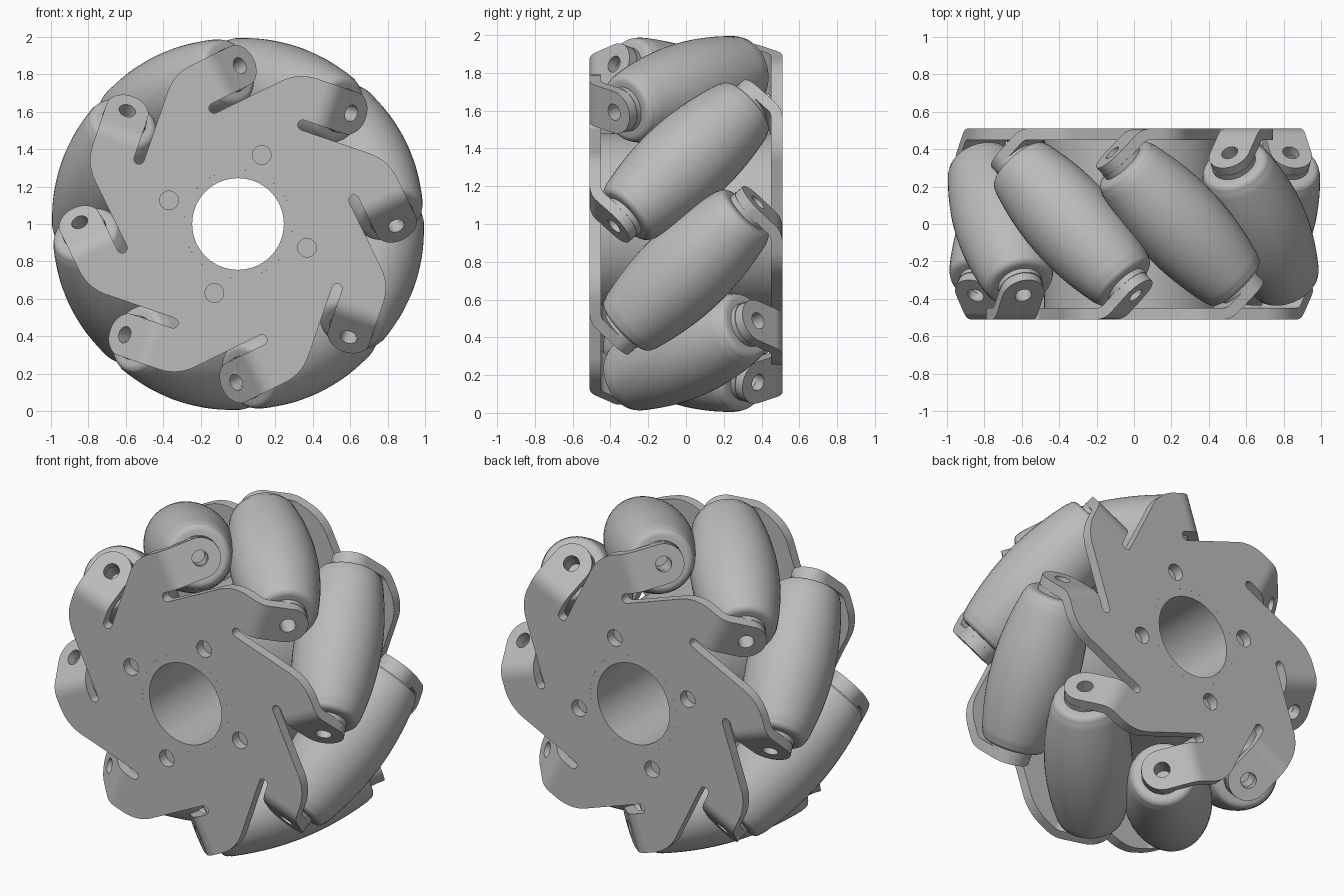
import bpy, bmesh
from math import sin, cos, pi, radians, tan, sqrt
from mathutils import Matrix, Vector

if "Cube" in bpy.data.objects:
    bpy.data.objects.remove(bpy.data.objects["Cube"], do_unlink=True)

mat = bpy.data.materials.new("metal_grey")
mat.use_nodes = True
GREY = (0.5, 0.5, 0.5, 1)
mat.diffuse_color = GREY
mat.node_tree.nodes["Principled BSDF"].inputs["Base Color"].default_value = GREY

# Wheel frame: local z is the axle pointing to the front
WHEEL = Matrix.Translation((0, 0, 1)) @ Matrix.Rotation(pi / 2, 4, 'X')
COUNT = 8
STEP = 2 * pi / COUNT
PHASE = radians(26.1)
THICK = 0.06
PLATE_Z = 0.48
INNER, OUTER = 0.64, 0.872          # tab edges
SLOT_IN = 0.585
MID = (INNER + OUTER) / 2
BEND_V, BEND_R = -0.24, 0.09        # bend line and its radius
BEND_L = BEND_R * tan(pi / 8)
HOLE_R = 0.045


def rot(a, axis='Z'):
    return Matrix.Rotation(a, 4, axis)


def arc(cx, cy, r, a0, a1, n=16):
    return [(cx + r * cos(a0 + (a1 - a0) * i / n), cy + r * sin(a0 + (a1 - a0) * i / n))
            for i in range(n + 1)]


def circle(cx, cy, r, n=32):
    return arc(cx, cy, r, 0, 2 * pi, n)[:-1]


def finish(bm, name):
    bmesh.ops.remove_doubles(bm, verts=bm.verts, dist=1e-4)
    bmesh.ops.recalc_face_normals(bm, faces=bm.faces)
    me = bpy.data.meshes.new(name)
    bm.to_mesh(me)
    bm.free()
    me.materials.append(mat)
    return me


def place(me, name, matrix):
    ob = bpy.data.objects.new(name, me)
    bpy.context.collection.objects.link(ob)
    ob.matrix_world = WHEEL @ matrix
    return ob


def sheet(name, loops):
    """Flat plate with holes, centred on z = 0."""
    cu = bpy.data.curves.new(name, 'CURVE')
    cu.dimensions = '2D'
    cu.fill_mode = 'BOTH'
    cu.extrude = THICK / 2
    for loop in loops:
        sp = cu.splines.new('POLY')
        sp.points.add(len(loop) - 1)
        for p, (x, y) in zip(sp.points, loop):
            p.co = (x, y, 0, 1)
        sp.use_cyclic_u = True
    ob = bpy.data.objects.new(name, cu)
    bpy.context.collection.objects.link(ob)
    bm = bmesh.new()
    tmp = ob.to_mesh()
    bm.from_mesh(tmp)
    ob.to_mesh_clear()
    bpy.data.objects.remove(ob)
    return finish(bm, name)


def lathe(name, profile, segments, closed=False):
    """Spin (radius, height) points around z."""
    bm = bmesh.new()
    vs = [bm.verts.new((r, 0, h)) for r, h in profile]
    pairs = list(zip(vs, vs[1:])) + ([(vs[-1], vs[0])] if closed else [])
    es = [bm.edges.new(p) for p in pairs]
    bmesh.ops.spin(bm, geom=vs + es, cent=(0, 0, 0), axis=(0, 0, 1),
                   angle=2 * pi, steps=segments, use_duplicate=False)
    return finish(bm, name)


# Side plate outline: arm edge, rounded shoulder, slot, next arm
def side_outline():
    pts = []
    half = (SLOT_IN + INNER) / 2
    slot_r = (INNER - SLOT_IN) / 2
    v_end = BEND_V + BEND_L
    corner_v = (SLOT_IN - OUTER * cos(STEP)) / sin(STEP)
    fr = 0.25
    cut = fr * tan(STEP / 2 if COUNT == 8 else pi / 8)
    for k in range(COUNT):
        a = k * STEP
        local = arc(half, -0.13 - slot_r, slot_r, pi, 0, 12)
        local += [(INNER, v_end), (OUTER, v_end)]
        # shoulder fillet turns from the arm edge to the next slot edge
        local += arc(OUTER - fr, corner_v - cut, fr, 0, pi - STEP * 3, 10)
        for x, y in local:
            p = rot(a) @ Vector((x, y, 0))
            pts.append((p.x, p.y))
    return pts


loops = [side_outline(), circle(0, 0, 0.29, 64)]
loops += [circle(0.39 * cos(STEP + i * pi / 2), 0.39 * sin(STEP + i * pi / 2), 0.05)
          for i in range(4)]
plate_mesh = sheet("side_plate", loops)

# Bent tab: x across the tab, y from the bend line towards the round tip
tab_s = (-BEND_V - 0.36) * sqrt(2) * -1
tab_r = (OUTER - INNER) / 2
tab_loop = [(-tab_r, -BEND_L), (-tab_r, -tab_s)] + \
    arc(0, -tab_s, tab_r, pi, 2 * pi, 24)[1:] + [(tab_r, -BEND_L)]
tab_mesh = sheet("tab", [tab_loop, circle(0, -tab_s, HOLE_R)])

# Curved strip joining plate and tab
bm = bmesh.new()
rings = []
for i in range(9):
    a = pi / 4 * i / 8
    ring = []
    for r, x in ((BEND_R + THICK / 2, INNER), (BEND_R + THICK / 2, OUTER),
                 (BEND_R - THICK / 2, OUTER), (BEND_R - THICK / 2, INNER)):
        ring.append(bm.verts.new((x, BEND_V + BEND_L - r * sin(a),
                                  PLATE_Z - BEND_R + r * cos(a))))
    rings.append(ring)
for a, b in zip(rings, rings[1:]):
    for j in range(4):
        bm.faces.new((a[j], a[(j + 1) % 4], b[(j + 1) % 4], b[j]))
bend_mesh = finish(bm, "tab_bend")

# Barrel roller: crown follows the wheel's outer circle
CENTRE = 0.754
END = 0.45


def crown(s):
    return 1 - sqrt(CENTRE ** 2 + s * s / 2)


body = [(crown(s), s) for s in [(END - 0.04) * i / 14 for i in range(15)]]
edge = arc(crown(END) - 0.035, END - 0.035, 0.04, 0.1, pi / 2, 6)
half = body + edge + [(0.12, END + 0.005), (0.12, 0.485), (HOLE_R, 0.485),
                      (HOLE_R, 0.36), (0, 0.36)]
profile = [(r, -s) for r, s in reversed(half[1:])] + half
roller_mesh = lathe("roller", profile, 48)

# Hub: bored core with a collar flush with each side plate
hub_half = [(0.245, 0.51), (0.29, 0.51), (0.29, 0.45), (0.48, 0.45)]
hub_mesh = lathe("hub", hub_half + [(r, -h) for r, h in reversed(hub_half)], 64, True)

parts = [place(hub_mesh, "hub", Matrix())]
for side, flip in (("front", 0), ("rear", pi)):
    base = rot(PHASE) @ rot(flip, 'X')
    parts.append(place(plate_mesh, side + "_plate",
                       base @ Matrix.Translation((0, 0, PLATE_Z))))
    for k in range(COUNT):
        arm = base @ rot(k * STEP)
        parts.append(place(bend_mesh, f"{side}_tab_bend_{k + 1}", arm))
        parts.append(place(tab_mesh, f"{side}_tab_{k + 1}",
                           arm @ Matrix.Translation((MID, BEND_V, PLATE_Z)) @ rot(pi / 4, 'X')))
for k in range(COUNT):
    parts.append(place(roller_mesh, f"roller_{k + 1}", rot(PHASE + k * STEP)
                       @ Matrix.Translation((CENTRE, 0, 0)) @ rot(pi / 4, 'X')))

# Smooth the round surfaces, keep hard edges
bpy.ops.object.select_all(action='DESELECT')
for ob in parts:
    ob.select_set(True)
bpy.context.view_layer.objects.active = parts[0]
bpy.ops.object.shade_smooth_by_angle(angle=radians(32))
